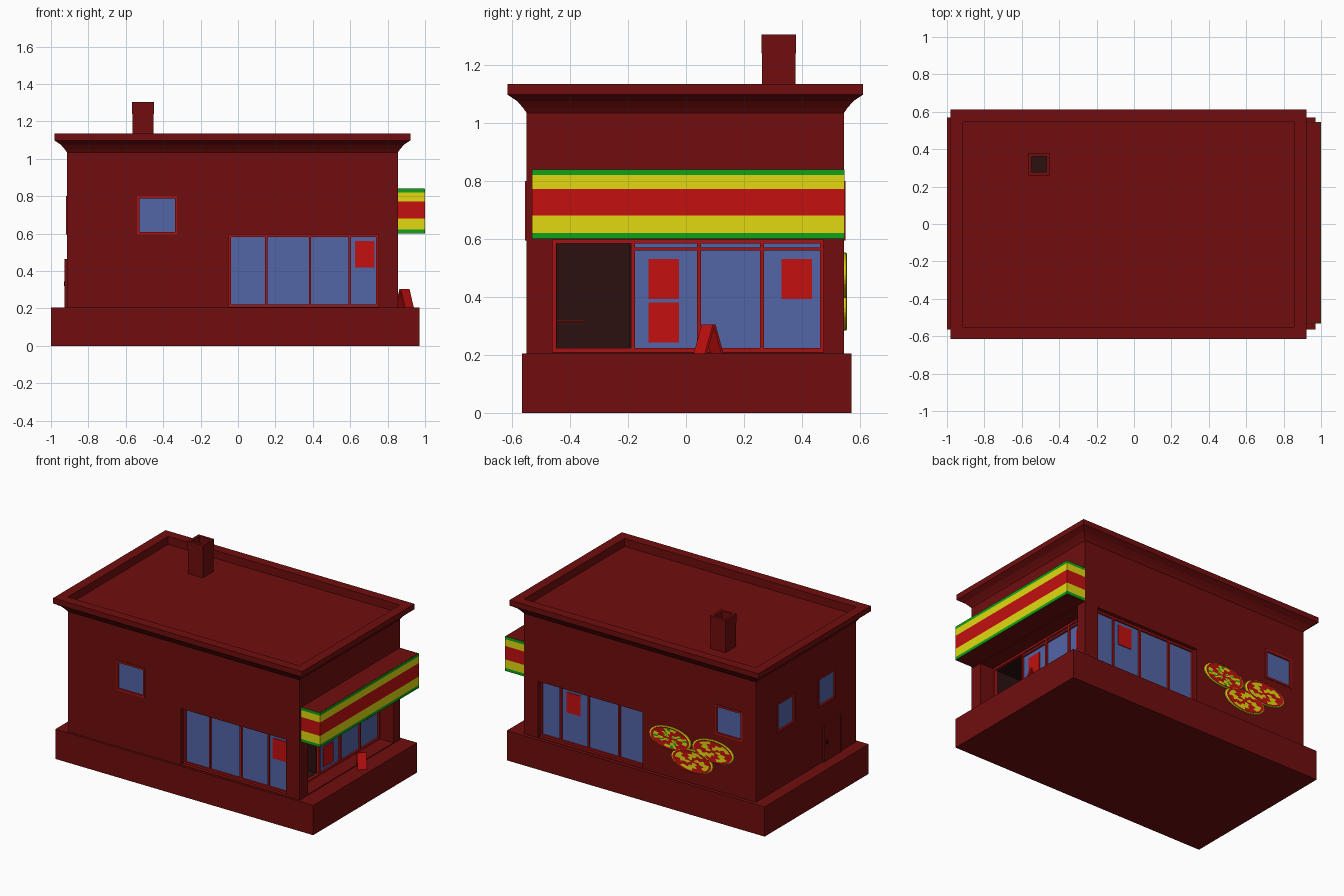
import bpy, bmesh, math
from mathutils import Matrix

if "Cube" in bpy.data.objects:
    bpy.data.objects.remove(bpy.data.objects["Cube"])

def mat(name, r, g, b):
    m = bpy.data.materials.new(name)
    m.diffuse_color = (r, g, b, 1)
    m.use_nodes = True
    m.node_tree.nodes["Principled BSDF"].inputs["Base Color"].default_value = m.diffuse_color
    return m

WALL = mat("wall_red", .16, .004, .004)
RED = mat("bright_red", .55, .005, .005)
FRAME = mat("frame_red", .38, .006, .006)
YEL = mat("yellow", .76, .70, .005)
GRN = mat("green", .005, .36, .01)
GLASS = mat("glass", .085, .13, .38)
DARK = mat("dark_inside", .025, .005, .005)

def finish(name, bm, mats):
    bmesh.ops.recalc_face_normals(bm, faces=bm.faces)
    me = bpy.data.meshes.new(name)
    bm.to_mesh(me)
    bm.free()
    for m in mats:
        me.materials.append(m)
    ob = bpy.data.objects.new(name, me)
    bpy.context.collection.objects.link(ob)
    return ob

def boxes(name, items, m):
    """One object from boxes given as (x0, x1, y0, y1, z0, z1)."""
    bm = bmesh.new()
    for x0, x1, y0, y1, z0, z1 in items:
        M = Matrix.Translation(((x0+x1)/2, (y0+y1)/2, (z0+z1)/2)) @ Matrix.Diagonal((abs(x1-x0), abs(y1-y0), abs(z1-z0), 1))
        bmesh.ops.create_cube(bm, size=1, matrix=M)
    return finish(name, bm, [m])

# wall planes
X0, X1, Y0, Y1 = -.915, .855, -.55, .545

def on(side, u0, u1, z0, z1, d0, d1):
    """Box on a wall: u along the wall, d outwards from it."""
    if side == "front":
        return (u0, u1, Y0-d1, Y0-d0, z0, z1)
    if side == "back":
        return (u0, u1, Y1+d0, Y1+d1, z0, z1)
    if side == "right":
        return (X1+d0, X1+d1, u0, u1, z0, z1)
    return (X0-d1, X0-d0, u0, u1, z0, z1)

# plinth and wall block
boxes("plinth", [(-1, .97, -.565, .57, 0, .205)], WALL)
body = boxes("walls", [(X0, X1, Y0, Y1, .205, 1.08)], WALL)

def cut(box):
    c = boxes("cutter", [box], WALL)
    c.hide_render = True
    md = body.modifiers.new("cut", "BOOLEAN")
    md.operation, md.solver, md.object = "DIFFERENCE", "EXACT", c
    bpy.context.view_layer.objects.active = body
    bpy.ops.object.modifier_apply(modifier=md.name)
    bpy.data.objects.remove(c)

def window(name, side, u0, u1, z0, z1, rec, mullions=(), t=.013, glass_from=None):
    cut(on(side, u0, u1, z0, z1, -rec, .05))
    g0 = u0 if glass_from is None else glass_from
    boxes(name + "_glass", [on(side, g0, u1, z0, z1, -rec-.002, -rec+.006)], GLASS)
    a, b = -rec, -rec + .018
    bars = [(u0, u1, z0, z0+t), (u0, u1, z1-t, z1), (u0, u0+t, z0, z1), (u1-t, u1, z0, z1)]
    bars += [(m-t/2, m+t/2, z0, z1) for m in mullions]
    boxes(name + "_frame", [on(side, *q, a, b) for q in bars], FRAME)

# long shop windows and small windows
for side, px in (("front", .625), ("back", .45)):
    window(side + "_shop_window", side, -.05, .75, .208, .595, .045, (.15, .385, .597))
    boxes(side + "_poster", [on(side, px, px+.105, .42, .56, -.04, -.034)], RED)
window("front_small_window", "front", -.54, -.325, .595, .80, .013)
window("back_small_window", "back", -.815, -.605, .595, .80, .013)
window("left_window_a", "left", .12, .32, .595, .80, .013)
window("left_window_b", "left", -.325, -.13, .595, .80, .013)

# recessed entrance on the right with open door
window("entrance", "right", -.46, .475, .21, .598, .12, (-.183, .045, .262), glass_from=-.185)
boxes("entrance_transom", [on("right", -.183, .475, .56, .571, -.12, -.103)], FRAME)
cut(on("right", -.45, -.19, .22, .588, -.38, -.11))
D = ("right",)
boxes("entrance_inside", [on("right", -.45, -.19, .22, .588, -.379, -.37),
                          on("right", -.45, -.445, .22, .588, -.37, -.121),
                          on("right", -.195, -.19, .22, .588, -.37, -.121),
                          on("right", -.45, -.19, .22, .224, -.37, -.121),
                          on("right", -.45, -.19, .584, .588, -.37, -.121)], DARK)
boxes("door_handle", [on("right", -.445, -.35, .315, .32, -.20, -.195)], FRAME)
boxes("entrance_posters", [on("right", a, a+.105, z, z+.137, -.115, -.109)
                           for a, z in ((-.13, .393), (-.13, .243), (.33, .393))], RED)

# left door with knob
boxes("side_door", [on("left", -.375, -.18, .205, .465, 0, .008)], WALL)
boxes("side_door_trim", [on("left", -.375, -.365, .205, .465, 0, .012), on("left", -.19, -.18, .205, .465, 0, .012),
                         on("left", -.375, -.18, .455, .465, 0, .012)], WALL)
boxes("side_door_knob", [on("left", -.225, -.21, .32, .345, 0, .016)], DARK)

# roof: flared cornice with parapet, swept round the wall rectangle
prof = [(0, 1.035), (.012, 1.052), (.032, 1.075), (.066, 1.098), (.066, 1.135), (0, 1.135), (0, 1.075)]
bm = bmesh.new()
loops = [[bm.verts.new(p) for p in ((X0-o, Y0-o, z), (X1+o, Y0-o, z), (X1+o, Y1+o, z), (X0-o, Y1+o, z))] for o, z in prof]
for A, B in zip(loops, loops[1:]):
    for i in range(4):
        j = (i+1) % 4
        bm.faces.new((A[i], A[j], B[j], B[i]))
roof = finish("roof_cornice", bm, [WALL])

# chimney: hollow shaft and cap
cx0, cx1, cy0, cy1, w = -.567, -.45, .26, .38, .018
def tube(name, z0, z1, e):
    a, b, c, d = cx0+e, cx1-e, cy0+e, cy1-e
    boxes(name, [(a, a+w, c, d, z0, z1), (b-w, b, c, d, z0, z1),
                 (a+w, b-w, c, c+w, z0, z1), (a+w, b-w, d-w, d, z0, z1)], WALL)
tube("chimney_shaft", 1.08, 1.24, .002)
tube("chimney_cap", 1.24, 1.305, 0)
boxes("chimney_inside", [(cx0+w, cx1-w, cy0+w, cy1-w, 1.08, 1.25)], DARK)

# striped canopy over the entrance
boxes("canopy_core", [(X1, .998, -.528, .543, .60, .84)], WALL)
zs = [.601, .621, .68, .773, .82, .839]
for i, m in enumerate((GRN, YEL, RED, YEL, GRN)):
    boxes("canopy_stripe_%d" % (i+1), [(X1, 1.0, -.532, .546, zs[i], zs[i+1])], m)

# folding pavement board
bm = bmesh.new()
for s in (-1, 1):
    pts = [(s*.042, .205), (s*.032, .205), (-s*.003, .305), (s*.006, .305)]
    ends = [[bm.verts.new((x, y, z)) for y, z in pts] for x in (-.03, .03)]
    bm.faces.new(ends[0])
    bm.faces.new(ends[1])
    for i in range(4):
        j = (i+1) % 4
        bm.faces.new((ends[0][i], ends[0][j], ends[1][j], ends[1][i]))
board = finish("pavement_board", bm, [RED])
board.matrix_world = Matrix.Translation((.89, .078, 0)) @ Matrix.Rotation(math.radians(40), 4, 'Z')

# oval pizza reliefs on the back wall: crust rings and swirled topping
def pizza(name, cx, cz, turn):
    bm = bmesh.new()
    n = 32
    rings = [(1, 0), (1, .007), (.93, .011), (.82, .009), (.6, .008), (.35, .008), (.12, .008)]
    vs = [[bm.verts.new((cx + .158*r*math.cos(2*math.pi*i/n), Y1 + h, cz + .078*r*math.sin(2*math.pi*i/n)))
           for i in range(n)] for r, h in rings]
    for k in range(len(rings)-1):
        for i in range(n):
            j = (i+1) % n
            f = bm.faces.new((vs[k][i], vs[k][j], vs[k+1][j], vs[k+1][i]))
            s = (i + 2*k + turn) % 8
            f.material_index = 0 if k < 2 else (1 if k == 2 or s < 4 else (2 if s == 5 and turn == 0 else 0))
    bm.faces.new(vs[-1]).material_index = 1
    finish(name, bm, [YEL, RED, GRN])

pizza("pizza_a", -.266, .475, 0)
pizza("pizza_b", -.594, .471, 3)
pizza("pizza_c", -.434, .362, 6)
